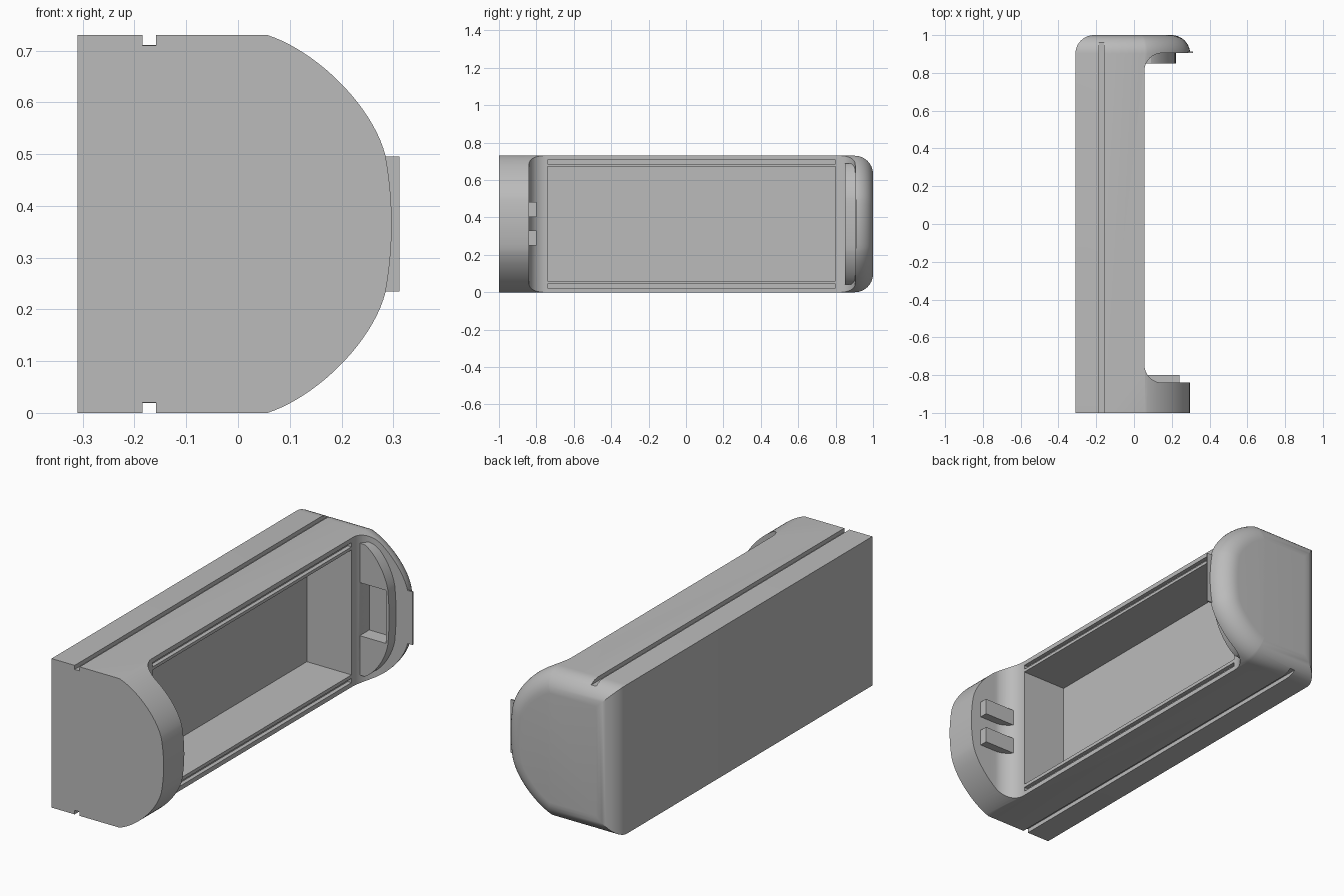
import bpy, bmesh, math
from mathutils import Vector

cube = bpy.data.objects.get("Cube")
if cube:
    bpy.data.objects.remove(cube, do_unlink=True)

H = 0.73          # overall height
MID = H / 2

grey = bpy.data.materials.new("plain grey")
grey.use_nodes = True
grey.diffuse_color = (0.5, 0.5, 0.5, 1)
grey.node_tree.nodes["Principled BSDF"].inputs["Base Color"].default_value = (0.5, 0.5, 0.5, 1)


def prism(name, outline, direction, back_bevel=0.0):
    """Extrude a closed outline of 3D points, optionally rounding the far end."""
    bm = bmesh.new()
    base = bm.faces.new([bm.verts.new(p) for p in outline])
    ext = bmesh.ops.extrude_face_region(bm, geom=[base])["geom"]
    bmesh.ops.translate(bm, vec=Vector(direction),
                        verts=[g for g in ext if isinstance(g, bmesh.types.BMVert)])
    bmesh.ops.recalc_face_normals(bm, faces=bm.faces)
    if back_bevel:
        cap = [g for g in ext if isinstance(g, bmesh.types.BMFace)][0]
        bmesh.ops.bevel(bm, geom=list(cap.edges), offset=back_bevel,
                        segments=10, profile=0.5, affect='EDGES')
    mesh = bpy.data.meshes.new(name)
    bm.to_mesh(mesh)
    bm.free()
    mesh.materials.append(grey)
    obj = bpy.data.objects.new(name, mesh)
    bpy.context.collection.objects.link(obj)
    return obj


def box(name, x, y, z):
    outline = [(x[0], y[0], z[0]), (x[1], y[0], z[0]), (x[1], y[1], z[0]), (x[0], y[1], z[0])]
    return prism(name, outline, (0, 0, z[1] - z[0]))


def cut(target, cutters):
    for c in cutters:
        c.hide_render = True
        mod = target.modifiers.new("cut", 'BOOLEAN')
        mod.operation = 'DIFFERENCE'
        mod.solver = 'EXACT'
        mod.object = c
        bpy.context.view_layer.objects.active = target
        bpy.ops.object.modifier_apply(modifier=mod.name)


def smooth(obj):
    bpy.ops.object.select_all(action='DESELECT')
    obj.select_set(True)
    bpy.context.view_layer.objects.active = obj
    bpy.ops.object.shade_smooth_by_angle(angle=math.radians(25))


def d_outline(left, shoulder, corner, nose, y):
    """Symmetrical D: flat left side, curved shoulders, gently bowed nose."""
    p0, p3 = Vector(shoulder), Vector(corner)
    span = p3 - p0
    p1 = p0 + Vector((span.x * 0.41, span.y * 0.13))
    p2 = p0 + Vector((span.x * 0.89, span.y * 0.58))
    top = [(left, p0.y)]
    for i in range(21):
        t = i / 20
        p = (1-t)**3 * p0 + 3*t*(1-t)**2 * p1 + 3*t*t*(1-t) * p2 + t**3 * p3
        top.append((p.x, p.y))
    for i in range(1, 5):
        t = i / 5
        top.append((p3.x + (nose - p3.x) * (1 - (1-t)**2), p3.y + (MID - p3.y) * t))
    points = top + [(nose, MID)] + [(x, H - z) for x, z in reversed(top)]
    return [(x, y, z) for x, z in points]


def arc(cx, cy, r, a0, a1, n=14):
    angles = [math.radians(a0 + (a1 - a0) * i / n) for i in range(n + 1)]
    return [(cx + r * math.cos(a), cy + r * math.sin(a), -0.1) for a in angles]


# Body: D-shaped bar with a rounded back end
body = prism("body", d_outline(-0.31, (0.057, H), (0.285, 0.497), 0.297, -1),
             (0, 2, 0), back_bevel=0.098)

# Side notch with filleted corners, leaving the two end caps
R = 0.095
notch_outline = ([(0.5, -0.84, -0.1)] + arc(0.055 + R, -0.84 + R, R, 270, 180)
                 + arc(0.055 + R, 0.905 - R, R, 180, 90) + [(0.5, 0.905, -0.1)])
cutters = [prism("notch_cutter", notch_outline, (0, 0, 1)),
           box("cavity_cutter", (-0.187, 0.3), (-0.74, 0.8), (0.06, 0.672))]

# Rim grooves and outer slots, mirrored top and bottom
for lo, hi in ((0.687, 0.708), (H - 0.708, H - 0.687)):
    cutters.append(box("groove_cutter", (0.035, 0.2), (-0.74, 0.8), (lo, hi)))
for lo, hi in ((H - 0.02, H + 0.1), (-0.1, 0.02)):
    cutters.append(box("slot_cutter", (-0.185, -0.158), (-1.1, 0.96), (lo, hi)))
pocket = box("pocket_cutter", (0.064, 0.205), (0.7, 0.925), (0.235, 0.495))
cut(body, cutters + [pocket])

# Raised plate with a pocket on the inside of the back cap
plate = prism("back_plate", d_outline(0.05, (0.09, 0.688), (0.216, 0.5), 0.223, 0.851),
              (0, 0.06, 0))
cut(plate, [pocket])

for c in cutters + [pocket]:
    bpy.data.objects.remove(c, do_unlink=True)

# Two ribs on the inside of the front cap
for name, lo in (("lower_rib", 0.25), ("upper_rib", 0.403)):
    box(name, (0.06, 0.24), (-0.86, -0.8), (lo, lo + 0.08))

# Thin latch tab at the edge of the back cap
box("latch_tab", (0.24, 0.312), (0.905, 0.912), (0.235, 0.495))

smooth(body)
smooth(plate)
